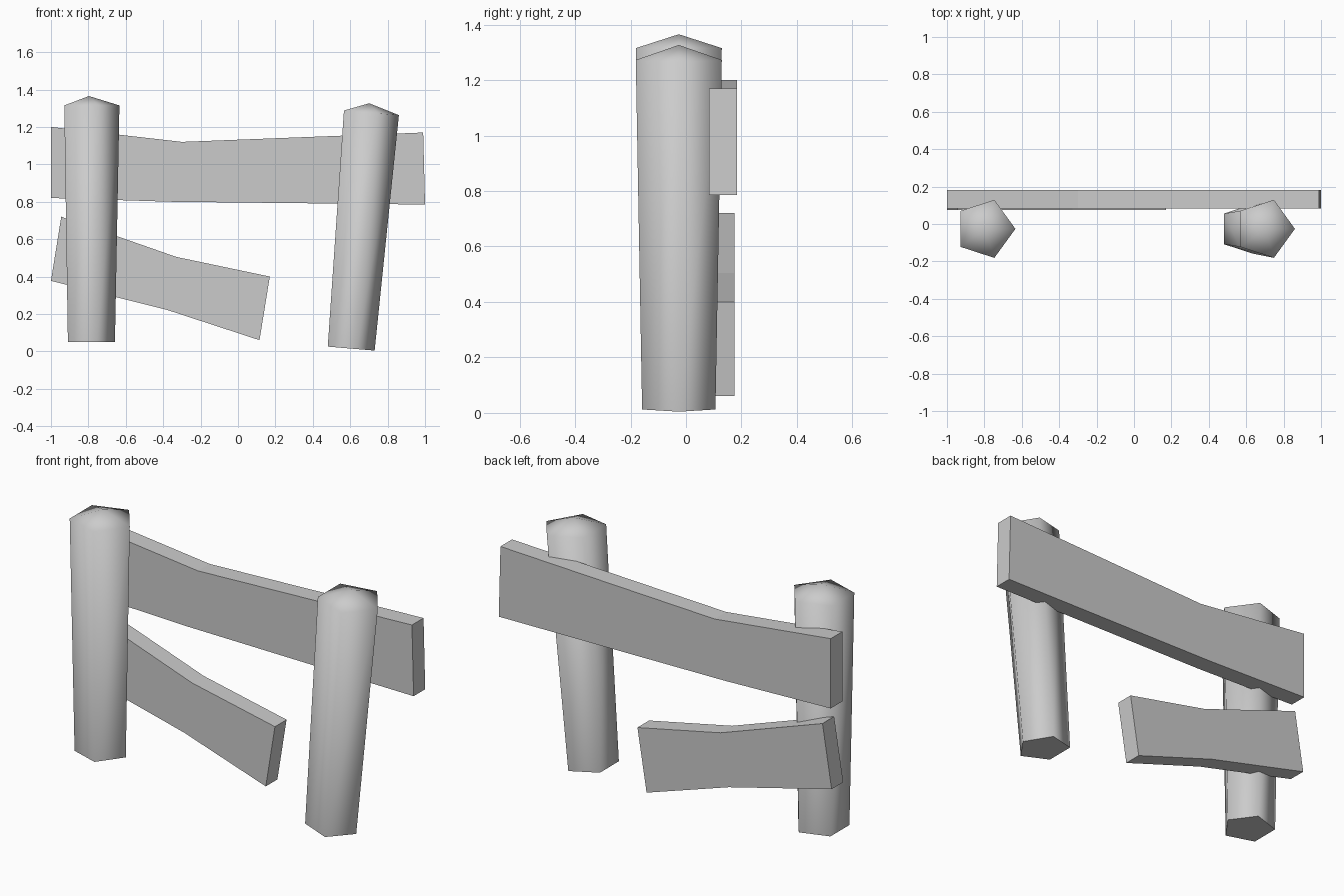
import bpy
import bmesh
from math import sin, cos, radians, tau

cube = bpy.data.objects.get("Cube")
if cube:
    bpy.data.objects.remove(cube, do_unlink=True)

GREY = (0.6, 0.6, 0.6, 1)
wood = bpy.data.materials.new("plain grey")
wood.use_nodes = True
wood.diffuse_color = GREY
wood.node_tree.nodes["Principled BSDF"].inputs["Base Color"].default_value = GREY


def finish(name, bm):
    bmesh.ops.recalc_face_normals(bm, faces=bm.faces[:])
    mesh = bpy.data.meshes.new(name)
    bm.to_mesh(mesh)
    bm.free()
    mesh.materials.append(wood)
    obj = bpy.data.objects.new(name, mesh)
    bpy.context.collection.objects.link(obj)
    return obj


def post(name, x, z, tilt):
    """Five-sided post, widening upward to a shallow pointed top."""
    bm = bmesh.new()

    def ring(radius, height):
        return [bm.verts.new((radius * cos(tau * i / 5), radius * sin(tau * i / 5), height))
                for i in range(5)]

    low, high = ring(0.139, 0), ring(0.163, 1.265)
    tip = bm.verts.new((0, 0, 1.315))
    bm.faces.new(low)
    for i in range(5):
        j = (i + 1) % 5
        bm.faces.new((low[i], low[j], high[j], high[i]))
        bm.faces.new((high[i], high[j], tip))
    obj = finish(name, bm)
    obj.location = (x, -0.026, z)
    obj.rotation_euler.y = radians(tilt)
    bpy.ops.object.select_all(action="DESELECT")
    obj.select_set(True)
    bpy.context.view_layer.objects.active = obj
    bpy.ops.object.shade_smooth_by_angle(angle=radians(80))


def rail(name, top, bottom, front, back):
    """Bent board: matching top and bottom outlines, given thickness in y."""
    bm = bmesh.new()
    panels = []
    columns = [[bm.verts.new((x, front, z)) for x, z in pair] for pair in zip(top, bottom)]
    for a, b in zip(columns, columns[1:]):
        panels.append(bm.faces.new((a[0], a[1], b[1], b[0])))
    extruded = bmesh.ops.extrude_face_region(bm, geom=panels, use_keep_orig=True)
    moved = [g for g in extruded["geom"] if isinstance(g, bmesh.types.BMVert)]
    bmesh.ops.translate(bm, verts=moved, vec=(0, back - front, 0))
    finish(name, bm)


# Upright posts, one straight and one leaning
post("right_post", -0.797, 0.05, 0)
post("left_post", 0.592, 0.016, 4.8)

# Boards fixed behind the posts
rail("upper_rail",
     [(-1, 1.2), (-0.3, 1.12), (0.99, 1.17)],
     [(-1, 0.82), (-0.36, 0.8), (1, 0.785)], 0.083, 0.183)
rail("broken_lower_rail",
     [(-0.945, 0.72), (-0.33, 0.505), (0.17, 0.4)],
     [(-1, 0.377), (-0.38, 0.222), (0.115, 0.06)], 0.075, 0.175)
